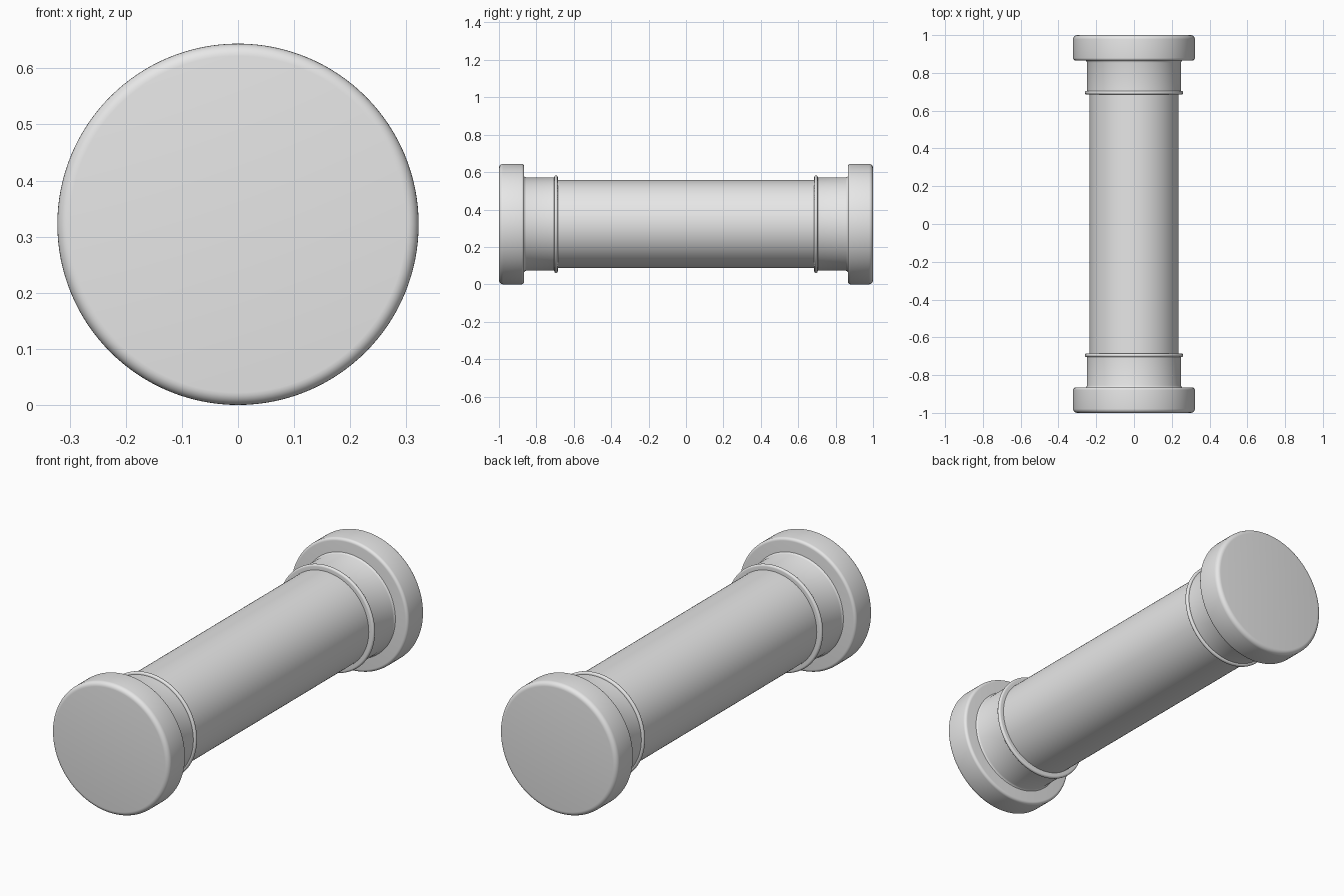
import bpy, bmesh, math

if "Cube" in bpy.data.objects:
    bpy.data.objects.remove(bpy.data.objects["Cube"])

R = 0.322          # cap radius, also axis height
SEG = 128

grey = bpy.data.materials.new("light_grey")
grey.diffuse_color = (0.8, 0.8, 0.8, 1)
grey.use_nodes = True
grey.node_tree.nodes["Principled BSDF"].inputs["Base Color"].default_value = grey.diffuse_color


def arc(cy, cr, rad, a0, a1, n=6):
    """Rounded corner points (y, r) around (cy, cr), angles from +y towards +r."""
    return [(cy + rad * math.cos(math.radians(a0 + (a1 - a0) * i / n)),
             cr + rad * math.sin(math.radians(a0 + (a1 - a0) * i / n)))
            for i in range(n + 1)]


def lathe(name, profile, side=1, closed_ends=True):
    """Revolve a (y, r) profile around the y axis at height R."""
    bm = bmesh.new()
    rings = []
    for y, r in profile:
        rings.append([bm.verts.new((r * math.cos(2 * math.pi * i / SEG), side * y,
                                    R + r * math.sin(2 * math.pi * i / SEG)))
                      for i in range(SEG)])
    for a, b in zip(rings, rings[1:]):
        for i in range(SEG):
            j = (i + 1) % SEG
            bm.faces.new((a[i], a[j], b[j], b[i]))
    if closed_ends:
        bm.faces.new(rings[0])
        bm.faces.new(rings[-1])
    bmesh.ops.recalc_face_normals(bm, faces=bm.faces)
    me = bpy.data.meshes.new(name)
    bm.to_mesh(me)
    bm.free()
    me.materials.append(grey)
    ob = bpy.data.objects.new(name, me)
    bpy.context.collection.objects.link(ob)
    bpy.ops.object.select_all(action='DESELECT')
    ob.select_set(True)
    bpy.context.view_layer.objects.active = ob
    bpy.ops.object.shade_smooth_by_angle(angle=math.radians(35))
    return ob


# Main shaft
lathe("shaft", [(-0.70, 0.235), (0.70, 0.235)])

for side, tag in ((-1, "front"), (1, "back")):
    # Collar with a bead at its inner edge and a small fillet against the cap
    bead = arc(0.695, 0.251, 0.0095, 180, 0, 10)
    fillet = [(0.855, 0.249), (0.861, 0.251), (0.867, 0.257)]
    lathe(tag + "_collar", [(0.6855, 0.233)] + bead + [(0.7045, 0.249)] + fillet, side)

    # End cap with rounded rims
    b_in, b_out = 0.014, 0.022
    lathe(tag + "_cap",
          arc(0.865 + b_in, R - b_in, b_in, 180, 90)
          + arc(1 - b_out, R - b_out, b_out, 90, 0), side)
